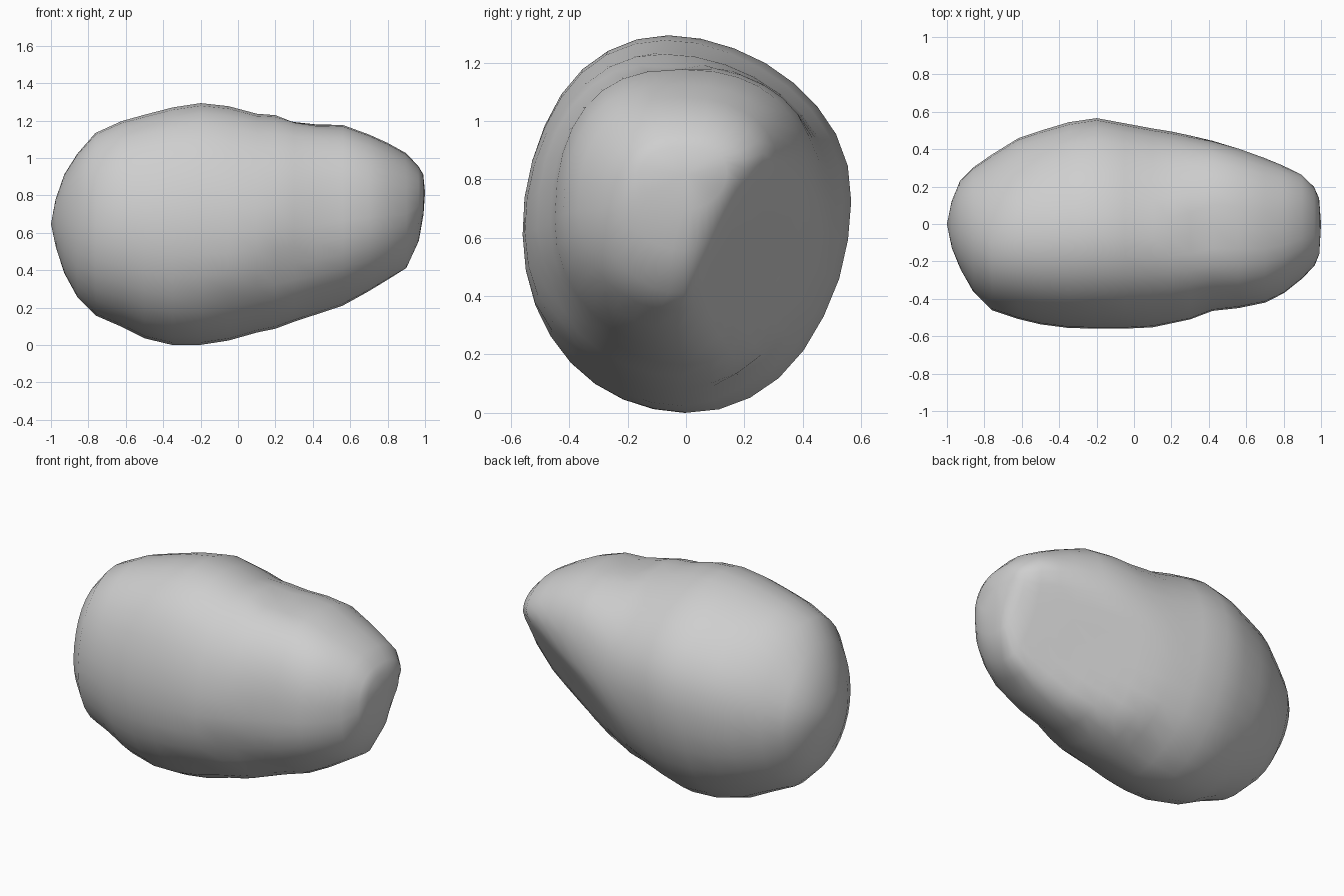
import bpy, bmesh, math
from mathutils import Vector, noise

if "Cube" in bpy.data.objects:
    bpy.data.objects.remove(bpy.data.objects["Cube"])

SIDES = 32

# cross-sections along the length: x, z low, z high, y low, y high
SECTIONS = [
    (-0.975, .52, .78, -.13, .12), (-.93, .385, .915, -.24, .23),
    (-.86, .26, 1.025, -.36, .30), (-.76, .16, 1.135, -.46, .37),
    (-.62, .10, 1.20, -.505, .46), (-.5, .04, 1.235, -.535, .50),
    (-.35, .004, 1.275, -.555, .545), (-.2, .002, 1.297, -.56, .567),
    (-.05, .025, 1.28, -.56, .54), (.1, .07, 1.24, -.55, .51),
    (.2, .09, 1.235, -.53, .495), (.3, .125, 1.21, -.51, .475),
    (.42, .165, 1.19, -.465, .45), (.56, .215, 1.18, -.45, .41),
    (.7, .29, 1.13, -.42, .36), (.8, .35, 1.085, -.37, .325),
    (.9, .41, 1.03, -.29, .285), (.965, .56, .96, -.22, .21),
    (.99, .70, .915, -.16, .14)]

# broad flat side: plane normal and offset
FLAT = Vector((.4, .72, -.42))
FLAT_D = .188 / FLAT.length
FLAT.normalize()

# shallow dents: centre, push direction, depth, radius
DENTS = [(Vector((.34, -.06, 1.19)), Vector((0, 0, -1)), .03, .10),
         (Vector((.0, -.40, .24)), Vector((0, .8, .6)), .02, .10),
         (Vector((.25, -.46, .42)), Vector((0, .9, .4)), .02, .12),
         (Vector((.02, .18, .10)), Vector((0, -.5, .85)), .025, .12)]


def ramp(x, a, b):
    t = min(max((x - a) / (b - a), 0), 1)
    return t * t * (3 - 2 * t)


def power(v, e):
    return math.copysign(abs(v) ** e, v)


def shape(p):
    """Flatten the broad side, press the dents and add slight lumps."""
    over = p.dot(FLAT) - FLAT_D
    k = .012
    p = p - FLAT * (k * math.log1p(math.exp(min(over / k, 60))))
    for c, d, depth, radius in DENTS:
        p = p + d * depth * math.exp(-((p - c).length / radius) ** 2)
    out = (p - Vector((0, 0, .65))).normalized()
    return p + out * .005 * noise.noise(p * 3.5)


bm = bmesh.new()
rings = []
for x, z0, z1, y0, y1 in SECTIONS:
    ring = []
    narrow = ramp(x, .15, .5)
    body = ramp(x, -.8, -.3)
    lean = -.05 * (z1 - z0) * (1 - narrow)     # crest leans to the front
    for i in range(SIDES):
        a = 2 * math.pi * i / SIDES
        c, s = math.cos(a), math.sin(a)
        # squarer upper half towards the narrow end
        e = 2 / (2 + .45 * narrow) if s > 0 else 1
        cy, sz = power(c, e), power(s, e)
        y = (y0 + y1) / 2 + (y1 - y0) / 2 * cy + lean * max(s, 0) ** 2
        z = (z0 + z1) / 2 + (z1 - z0) / 2 * sz
        # back is widest high up, front is widest lower down
        z += (z1 - z0) * body * (.06 if c > 0 else -.03) * abs(c) ** 3
        ring.append(bm.verts.new(shape(Vector((x, y, z)))))
    rings.append(ring)

for a, b in zip(rings, rings[1:]):
    for i in range(SIDES):
        j = (i + 1) % SIDES
        bm.faces.new((a[i], a[j], b[j], b[i]))

# rounded ends
for ring, tip in ((rings[0], (-1, 0, .65)), (rings[-1], (1, 0, .82))):
    t = bm.verts.new(tip)
    for i in range(SIDES):
        bm.faces.new((ring[i], ring[(i + 1) % SIDES], t))

bmesh.ops.recalc_face_normals(bm, faces=bm.faces)

# rest the rock on the ground
low = min(v.co.z for v in bm.verts)
for v in bm.verts:
    v.co.z -= low
for f in bm.faces:
    f.smooth = True

mesh = bpy.data.meshes.new("rock_body")
bm.to_mesh(mesh)
bm.free()
rock = bpy.data.objects.new("rock_body", mesh)
bpy.context.collection.objects.link(rock)

grey = bpy.data.materials.new("stone_grey")
grey.diffuse_color = (.62, .62, .62, 1)
grey.use_nodes = True
grey.node_tree.nodes["Principled BSDF"].inputs["Base Color"].default_value = grey.diffuse_color
mesh.materials.append(grey)
